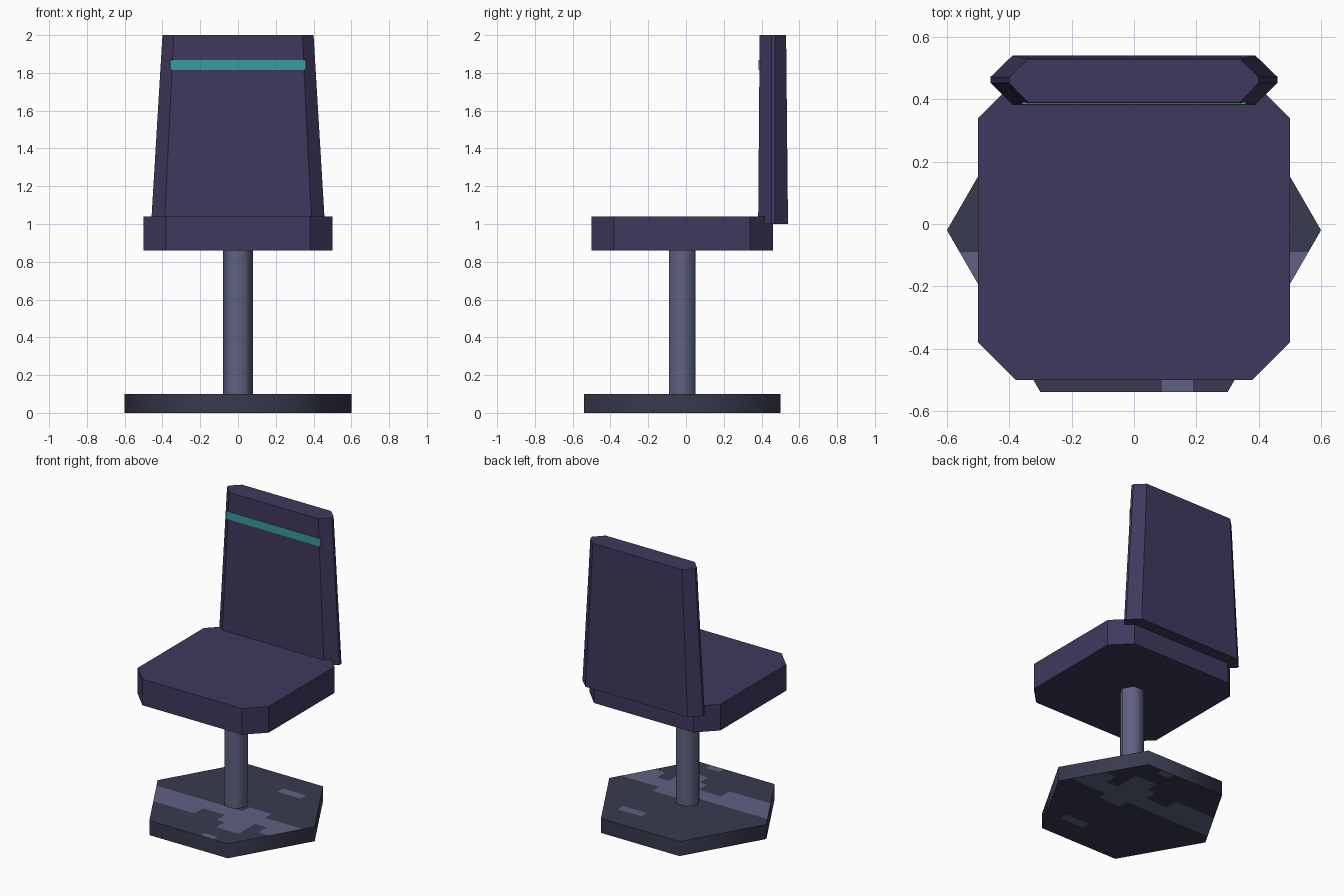
import bpy, bmesh, math
from mathutils import Vector

if "Cube" in bpy.data.objects:
    bpy.data.objects.remove(bpy.data.objects["Cube"])


def material(name, srgb):
    lin = [((c / 255 + 0.055) / 1.055) ** 2.4 for c in srgb]
    m = bpy.data.materials.new(name)
    m.diffuse_color = (*lin, 1)
    m.use_nodes = True
    m.node_tree.nodes["Principled BSDF"].inputs["Base Color"].default_value = m.diffuse_color
    return m


PURPLE = material("purple upholstery", (64, 56, 94))
DARK = material("dark metal", (56, 58, 78))
LIGHT = material("light metal", (94, 98, 128))
TEAL = material("teal trim", (58, 155, 158))
CY = -0.02  # y of the pedestal axis


def finish(bm, name, *mats):
    bmesh.ops.recalc_face_normals(bm, faces=bm.faces)
    me = bpy.data.meshes.new(name)
    bm.to_mesh(me)
    bm.free()
    for m in mats:
        me.materials.append(m)
    ob = bpy.data.objects.new(name, me)
    bpy.context.collection.objects.link(ob)
    return ob


def loft(name, low, z0, high, z1, mat):
    """Closed prism between two outlines with equal point counts."""
    bm = bmesh.new()
    a = [bm.verts.new((x, y, z0)) for x, y in low]
    b = [bm.verts.new((x, y, z1)) for x, y in high]
    bm.faces.new(a[::-1])
    bm.faces.new(b)
    n = len(a)
    for i in range(n):
        j = (i + 1) % n
        bm.faces.new((a[i], a[j], b[j], b[i]))
    return finish(bm, name, mat)


def octagon(hx, cx, y0, ya, yb, y1):
    """Rectangle with cut corners, symmetric in x."""
    right = [(cx, y0), (hx, ya), (hx, yb), (cx, y1)]
    return right + [(-x, y) for x, y in reversed(right)]


def hex_prism(r, z0, z1):
    """Smooth hexagonal side wall with flat caps that are not welded to it."""
    bm = bmesh.new()
    ring = [(r * math.cos(i * math.pi / 3), CY + r * math.sin(i * math.pi / 3))
            for i in range(6)]
    a = [bm.verts.new((x, y, z0)) for x, y in ring]
    b = [bm.verts.new((x, y, z1)) for x, y in ring]
    for i in range(6):
        j = (i + 1) % 6
        bm.faces.new((a[i], a[j], b[j], b[i])).smooth = True
    bm.faces.new([bm.verts.new((x, y, z0)) for x, y in reversed(ring)])
    bm.faces.new([bm.verts.new((x, y, z1)) for x, y in ring])
    return bm


# Foot plate with a light blotchy band painted on both caps
patches = [(-0.7, 0.7, -0.29, -0.09), (0.10, 0.27, -0.38, -0.09),
           (0.10, 0.27, -0.09, -0.02), (0.11, 0.29, 0.27, 0.33),
           (0.09, 0.19, -0.60, -0.49)]
notches = [(-0.13, 0.04, -0.29, -0.20), (0.27, 0.36, -0.29, -0.20)]


def inside(rects, x, y):
    return any(x0 < x < x1 and y0 < y < y1 for x0, x1, y0, y1 in rects)


def caps(bm):
    return [f for f in bm.faces if not f.smooth]


bm = hex_prism(0.6, 0.0, 0.1)
rects = patches + notches
cuts = [((x, 0, 0), (1, 0, 0)) for x in sorted({v for r in rects for v in r[:2]})]
for y in sorted({v for r in rects for v in r[2:]}):
    cuts += [((0, y, 0), (0, 1, 0)), ((0, 2 * CY - y, 0), (0, 1, 0))]
for co, no in cuts:
    fs = caps(bm)
    geom = fs + list({e for f in fs for e in f.edges}) + list({v for f in fs for v in f.verts})
    bmesh.ops.bisect_plane(bm, geom=geom, dist=1e-5, plane_co=Vector(co), plane_no=Vector(no))
for f in caps(bm):
    c = f.calc_center_median()
    y = c.y if c.z > 0.05 else 2 * CY - c.y  # underside is mirrored
    f.material_index = int(inside(patches, c.x, y) and not inside(notches, c.x, y))
finish(bm, "foot_plate", DARK, LIGHT)

# Pedestal column
finish(hex_prism(0.08, 0.1, 0.87), "column", LIGHT)

# Seat cushion with cut corners
outline = octagon(0.5, 0.38, -0.5, -0.38, 0.34, 0.46)
loft("seat", outline, 0.86, outline, 1.04, PURPLE)

# Tapered backrest
loft("backrest", octagon(0.46, 0.39, 0.382, 0.452, 0.472, 0.54), 1.0,
     octagon(0.40, 0.34, 0.39, 0.452, 0.472, 0.53), 2.0, PURPLE)

# Teal stripe across the backrest front
stripe = [(-0.36, 0.384), (0.36, 0.384), (0.36, 0.392), (-0.36, 0.392)]
loft("backrest_stripe", stripe, 1.815, stripe, 1.868, TEAL)
